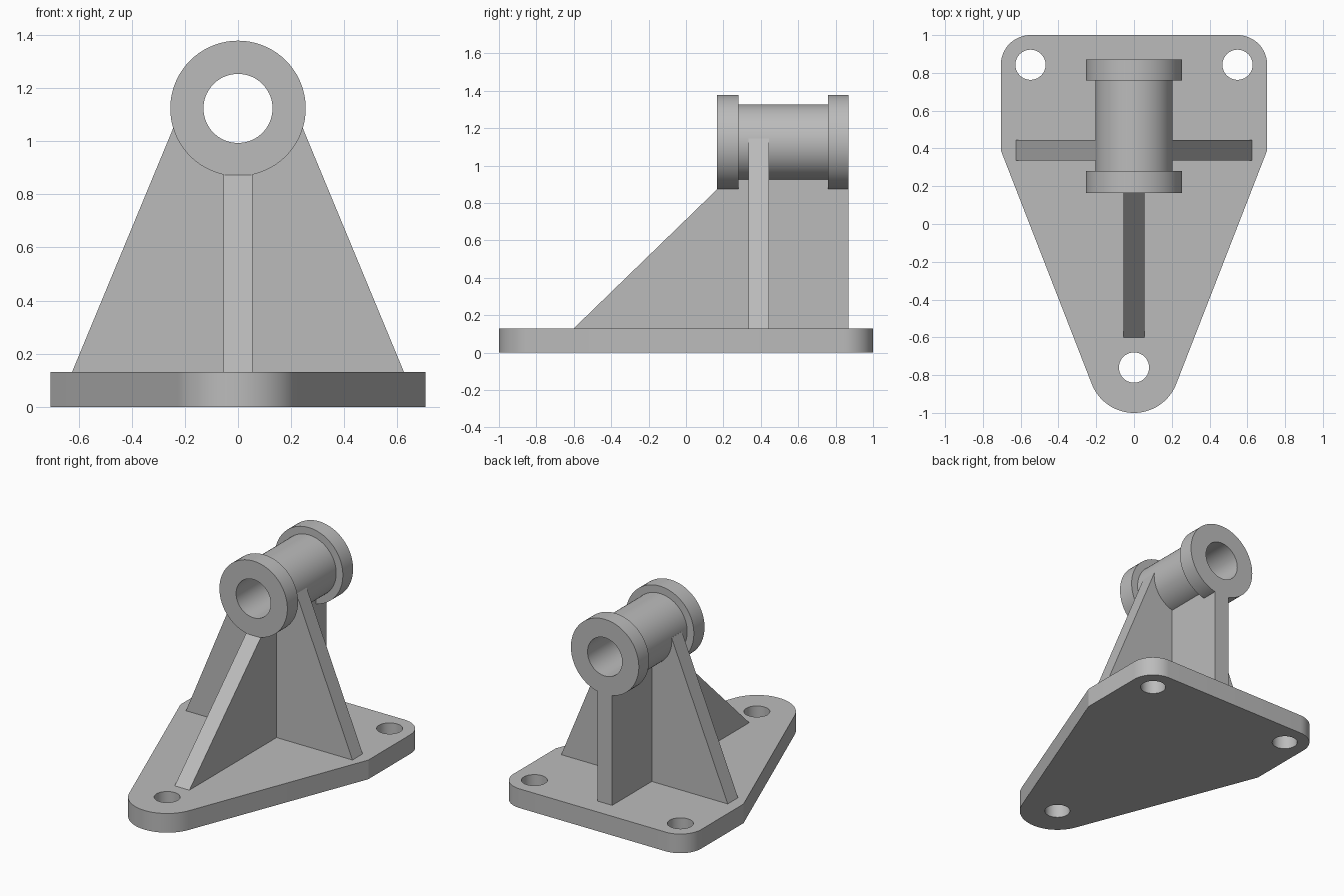
import bpy, bmesh, math
from mathutils import Vector, Matrix

cube = bpy.data.objects.get("Cube")
if cube:
    bpy.data.objects.remove(cube, do_unlink=True)

grey = bpy.data.materials.new("plain grey")
grey.use_nodes = True
colour = (0.5, 0.5, 0.5, 1)
grey.diffuse_color = colour
grey.node_tree.nodes["Principled BSDF"].inputs["Base Color"].default_value = colour


def finish(name, bm):
    bmesh.ops.recalc_face_normals(bm, faces=bm.faces[:])
    mesh = bpy.data.meshes.new(name)
    bm.to_mesh(mesh)
    bm.free()
    mesh.materials.append(grey)
    obj = bpy.data.objects.new(name, mesh)
    bpy.context.collection.objects.link(obj)
    bpy.ops.object.select_all(action='DESELECT')
    obj.select_set(True)
    bpy.context.view_layer.objects.active = obj
    bpy.ops.object.shade_smooth_by_angle(angle=math.radians(20))
    return obj


def arc(cx, cy, r, start, end, steps):
    angles = [math.radians(start + (end - start) * i / steps) for i in range(steps + 1)]
    return [(cx + r * math.cos(a), cy + r * math.sin(a)) for a in angles]


def extrude(bm, faces, offset):
    new = bmesh.ops.extrude_face_region(bm, geom=faces)["geom"]
    verts = [v for v in new if isinstance(v, bmesh.types.BMVert)]
    bmesh.ops.translate(bm, verts=verts, vec=offset)


def rib(name, points, place, offset):
    bm = bmesh.new()
    face = bm.faces.new([bm.verts.new(place(a, b)) for a, b in points])
    extrude(bm, [face], offset)
    return finish(name, bm)


# Base plate: rounded back corners, angled sides, round nose, three bolt holes
base_top = 0.13
half_w, shoulder_y, nose_y, nose_r, corner_r = 0.705, 0.39, -0.76, 0.24, 0.157
to_shoulder = Vector((half_w, shoulder_y - nose_y))
tangent = math.degrees(math.atan2(to_shoulder.y, to_shoulder.x)
                       - math.acos(nose_r / to_shoulder.length))
cx, cy = half_w - corner_r, 1 - corner_r
outline = ([(half_w, shoulder_y)] + arc(cx, cy, corner_r, 0, 90, 16)
           + arc(-cx, cy, corner_r, 90, 180, 16) + [(-half_w, shoulder_y)]
           + arc(0, nose_y, nose_r, 180 - tangent, 360 + tangent, 32))
holes = [arc(x, y, 0.08, 0, 360, 40)[:-1] for x, y in ((cx, cy), (-cx, cy), (0, nose_y))]
bm = bmesh.new()
for loop in [outline] + holes:
    verts = [bm.verts.new((x, y, 0)) for x, y in loop]
    for i, v in enumerate(verts):
        bm.edges.new((verts[i - 1], v))
bmesh.ops.triangle_fill(bm, edges=bm.edges[:], use_beauty=True, normal=(0, 0, 1))
extrude(bm, bm.faces[:], (0, 0, base_top))
finish("base_plate", bm)

# Flanged tube: one closed section turned around the bore axis
axis_z, bore, barrel, flange = 1.123, 0.13, 0.205, 0.255
section = [(bore, 0.165), (flange, 0.165), (flange, 0.28), (barrel, 0.28),
           (barrel, 0.76), (flange, 0.76), (flange, 0.87), (bore, 0.87)]
bm = bmesh.new()
verts = [bm.verts.new((r, y, axis_z)) for r, y in section]
edges = [bm.edges.new((verts[i - 1], v)) for i, v in enumerate(verts)]
bmesh.ops.spin(bm, geom=verts + edges, cent=(0, 0, axis_z), axis=(0, 1, 0),
               angle=math.tau, steps=72, use_merge=True)
bmesh.ops.remove_doubles(bm, verts=bm.verts[:], dist=0.0001)
finish("flanged_tube", bm)

# Long rib under the tube, sloping to the front
rib("long_rib", [(-0.6, base_top), (0.165, 0.872), (0.2, 0.95), (0.84, 0.95),
                 (0.87, 0.876), (0.87, base_top)],
    lambda y, z: (-0.055, y, z), (0.11, 0, 0))

# Cross rib: both sides lean in to the barrel, top follows it inside the wall
side = [(0.625, base_top), (0.204, 1.145), (0.17, 1.145), (0.17, 1.04), (0.1, 0.96)]
rib("cross_rib", side + [(-x, z) for x, z in reversed(side)],
    lambda x, z: (x, 0.335, z), (0, 0.11, 0))
